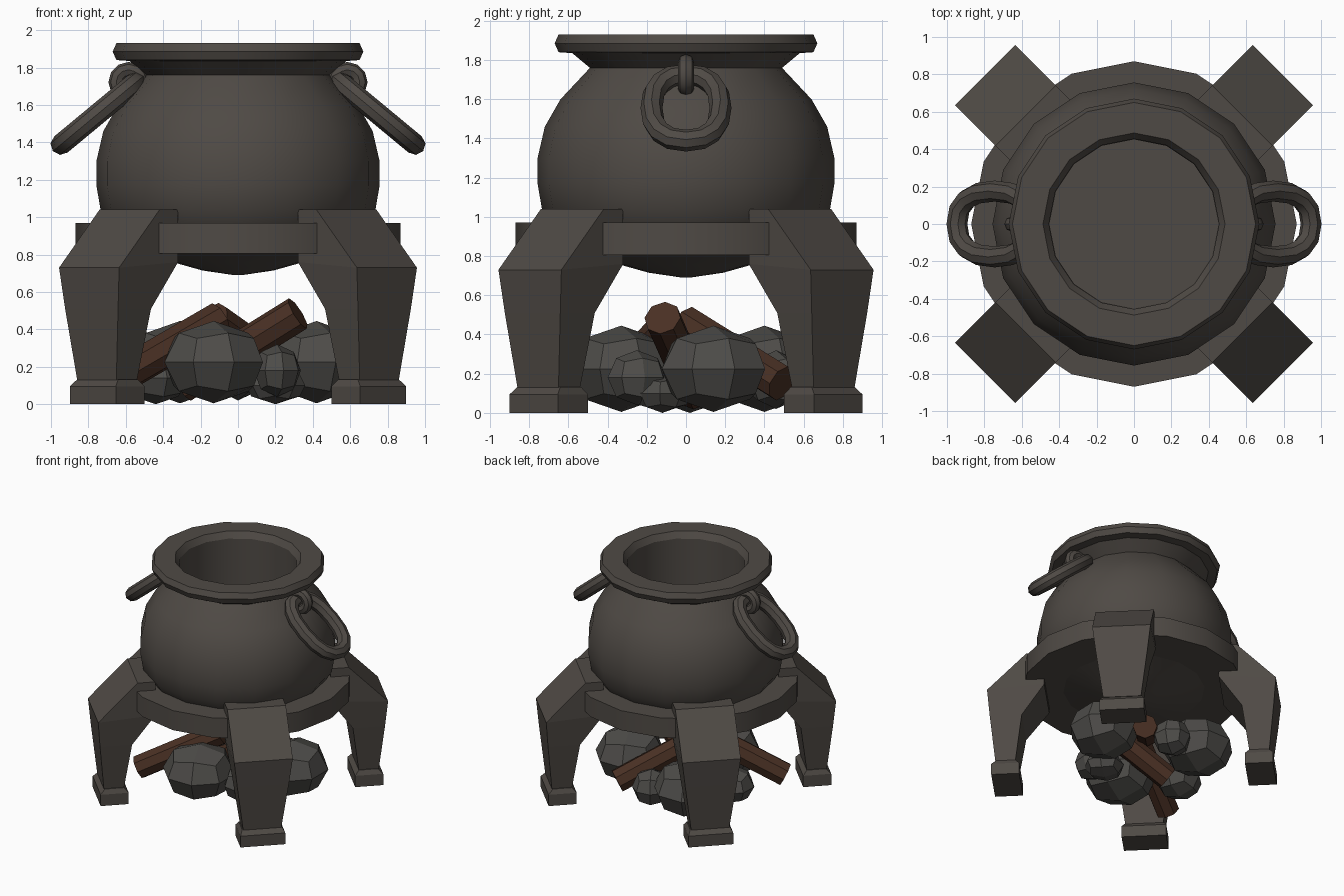
import bpy, bmesh, math
from mathutils import Vector, Matrix

if "Cube" in bpy.data.objects:
    bpy.data.objects.remove(bpy.data.objects["Cube"])


def material(name, rgb):
    m = bpy.data.materials.new(name)
    m.diffuse_color = (*rgb, 1)
    m.use_nodes = True
    m.node_tree.nodes["Principled BSDF"].inputs["Base Color"].default_value = m.diffuse_color
    return m


IRON = material("dark iron", (0.078, 0.068, 0.059))
STONE = material("grey stone", (0.075, 0.072, 0.066))
WOOD = material("brown wood", (0.066, 0.029, 0.017))


def finish(name, bm, mat, smooth=False):
    bmesh.ops.remove_doubles(bm, verts=bm.verts, dist=1e-5)
    bmesh.ops.recalc_face_normals(bm, faces=bm.faces)
    me = bpy.data.meshes.new(name)
    bm.to_mesh(me)
    bm.free()
    me.materials.append(mat)
    ob = bpy.data.objects.new(name, me)
    bpy.context.collection.objects.link(ob)
    if smooth:
        bpy.ops.object.select_all(action='DESELECT')
        ob.select_set(True)
        bpy.context.view_layer.objects.active = ob
        bpy.ops.object.shade_smooth_by_angle(angle=math.radians(30))
    return ob


def bridge(bm, loops, closed):
    """Join equal-sized point loops with quads."""
    rows = [[bm.verts.new(p) for p in loop] for loop in loops]
    n = len(rows[0])
    for i in range(len(rows) if closed else len(rows) - 1):
        a, b = rows[i], rows[(i + 1) % len(rows)]
        for j in range(n):
            k = (j + 1) % n
            bm.faces.new((a[j], a[k], b[k], b[j]))
    if not closed:
        bm.faces.new(rows[0])
        bm.faces.new(rows[-1])


def lathe(name, profile, mat, closed, sides=16):
    bm = bmesh.new()
    angs = [2 * math.pi * i / sides for i in range(sides)]
    bridge(bm, [[(r * math.cos(a), r * math.sin(a), z) for a in angs]
                for r, z in profile], closed)
    return finish(name, bm, mat, True)


def tube_loop(name, path, radius, axis, sides, mat):
    """Round tube along a closed flat path whose plane normal is axis."""
    bm = bmesh.new()
    n = len(path)
    loops = []
    for i, p in enumerate(path):
        t = (path[(i + 1) % n] - path[i - 1]).normalized()
        out = t.cross(axis)
        loops.append([p + radius * (math.cos(a) * out + math.sin(a) * axis)
                      for a in (2 * math.pi * j / sides for j in range(sides))])
    bridge(bm, loops, True)
    return finish(name, bm, mat, True)


# Pot: shallow base, round belly, flared rim, straight well with a flat floor
lathe("pot", [
    (0.02, 0.69), (0.19, 0.715), (0.34, 0.757), (0.55, 0.805), (0.66, 0.92),
    (0.735, 1.04), (0.757, 1.17), (0.757, 1.30), (0.72, 1.46), (0.64, 1.60),
    (0.49, 1.76), (0.58, 1.835), (0.65, 1.84), (0.67, 1.885), (0.65, 1.93),
    (0.487, 1.93), (0.455, 1.88), (0.452, 1.0)],
    IRON, False)

# Support ring around the pot's lower half
lathe("support_ring", [(0.87, 0.805), (0.87, 0.97), (0.68, 0.97), (0.55, 0.805)],
      IRON, True)

# Four legs on the diagonals: (outer r, outer z, inner r, inner z, half width)
LEG = [(0.82, 1.04, 0.68, 1.04, 0.227), (1.126, 0.73, 0.68, 0.76, 0.227),
       (1.107, 0.51, 0.858, 0.51, 0.20), (1.068, 0.13, 0.912, 0.13, 0.148)]
FOOT = [(1.062, 0.132, 0.912, 0.132, 0.155), (1.098, 0.095, 0.88, 0.095, 0.174),
        (1.098, 0.0, 0.88, 0.0, 0.174)]
for side, deg in (("front_right", -45), ("back_right", 45),
                  ("back_left", 135), ("front_left", 225)):
    for part, rows in (("leg", LEG), ("foot", FOOT)):
        bm = bmesh.new()
        bridge(bm, [[(ro, -w, zo), (ro, w, zo), (ri, w, zi), (ri, -w, zi)]
                    for ro, zo, ri, zi, w in rows], False)
        bm.transform(Matrix.Rotation(math.radians(deg), 4, 'Z'))
        finish(f"{side}_{part}", bm, IRON)

# Hanging ring handles and their eyelets
for side, s in (("left", -1), ("right", 1)):
    c = Vector((s * 0.745, 0, 1.556))
    d = Vector((s * 0.77, 0, -0.638)).normalized()
    y = Vector((0, 1, 0))
    path = []
    for i in range(16):
        a = 2 * math.pi * i / 16
        u, v = math.cos(a), math.sin(a)
        # slightly squared oval
        path.append(c + d * 0.262 * math.copysign(abs(u) ** 0.85, u)
                    + y * 0.176 * math.copysign(abs(v) ** 0.85, v))
    tube_loop(f"{side}_handle", path, 0.056, d.cross(y), 8, IRON)
    eye = [Vector((s * 0.585 + 0.066 * math.cos(a), 0, 1.722 + 0.066 * math.sin(a)))
           for a in (2 * math.pi * i / 12 for i in range(12))]
    tube_loop(f"{side}_eyelet", eye, 0.042, y, 8, IRON)

# Stones: chunky rounded cubes (centre, radii, turn in degrees)
STONES = [
    ((-0.13, -0.33, 0.225), (0.285, 0.285, 0.22), 22.5),
    ((0.42, 0.14, 0.225), (0.27, 0.285, 0.22), 22.5),
    ((-0.31, 0.40, 0.225), (0.28, 0.28, 0.22), 22.5),
    ((0.21, -0.25, 0.18), (0.13, 0.155, 0.14), 15),
    ((0.00, 0.46, 0.17), (0.15, 0.15, 0.15), 30),
    ((-0.44, 0.02, 0.14), (0.18, 0.18, 0.14), 20),
    ((0.20, -0.12, 0.10), (0.16, 0.15, 0.10), 40),
]
for i, (loc, rad, turn) in enumerate(STONES):
    bm = bmesh.new()
    bmesh.ops.create_cube(bm, size=2)
    bmesh.ops.subdivide_edges(bm, edges=bm.edges[:], cuts=1, use_grid_fill=True)
    for v in bm.verts:
        v.co.normalize()
    bm.transform(Matrix.Translation(loc) @ Matrix.Diagonal((*rad, 1))
                 @ Matrix.Rotation(math.radians(turn), 4, 'Z'))
    finish(f"stone_{i + 1}", bm, STONE)

# Three leaning logs (lower end, upper end)
LOGS = [((-0.66, -0.38, 0.13), (-0.10, -0.08, 0.455)),
        ((-0.30, 0.05, 0.10), (0.32, -0.12, 0.485)),
        ((0.30, 0.49, 0.15), (-0.13, 0.0, 0.455))]
for i, (a, b) in enumerate(LOGS):
    a, b = Vector(a), Vector(b)
    bm = bmesh.new()
    bmesh.ops.create_cone(bm, cap_ends=True, segments=8, radius1=0.095,
                          radius2=0.095, depth=(b - a).length)
    rot = (b - a).to_track_quat('Z', 'Y').to_matrix().to_4x4()
    bm.transform(Matrix.Translation((a + b) / 2) @ rot)
    finish(f"log_{i + 1}", bm, WOOD)
